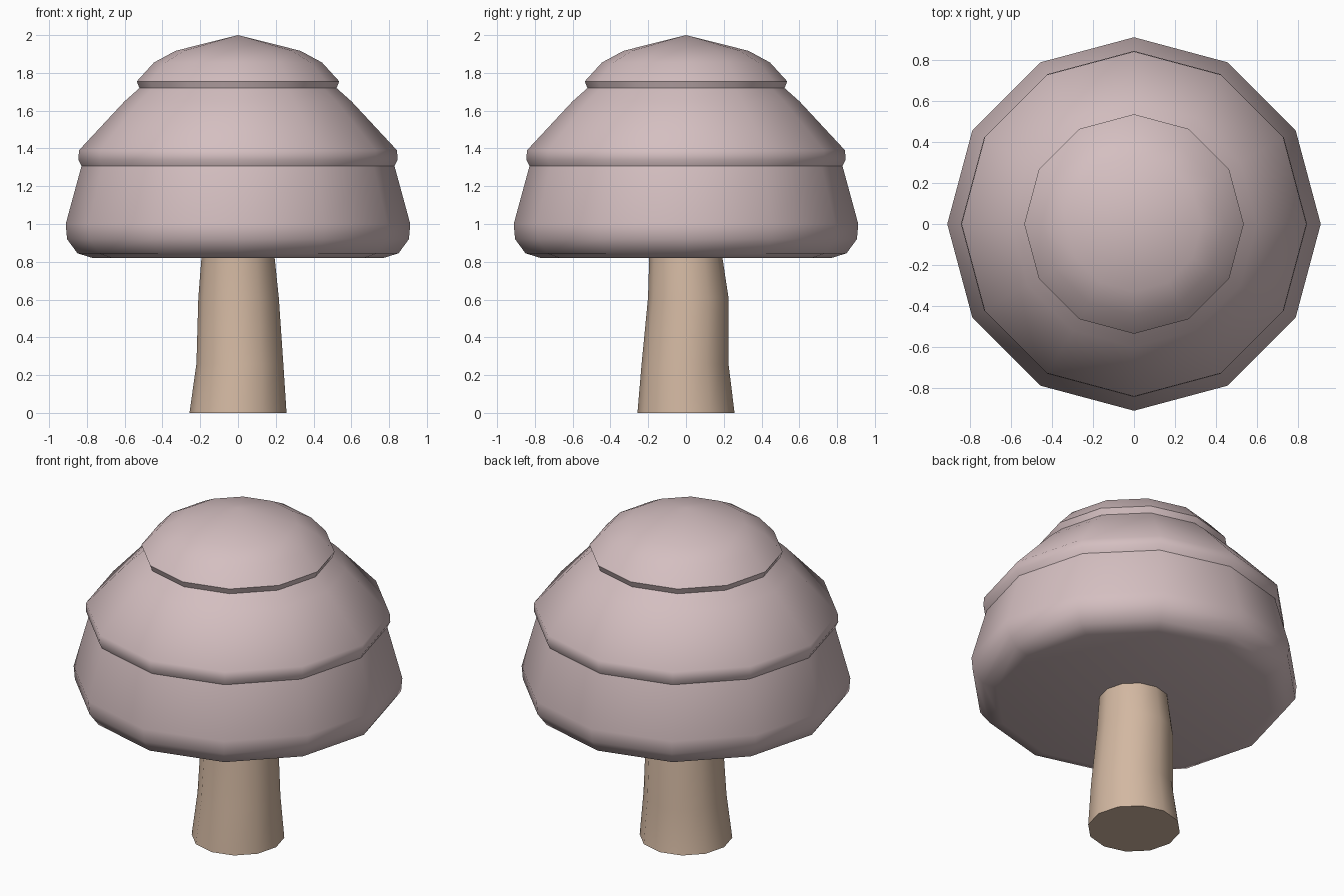
import bpy, bmesh, math

if "Cube" in bpy.data.objects:
    bpy.data.objects.remove(bpy.data.objects["Cube"])

SIDES = 12


def material(name, rgb):
    m = bpy.data.materials.new(name)
    m.diffuse_color = (*rgb, 1)
    m.use_nodes = True
    m.node_tree.nodes["Principled BSDF"].inputs["Base Color"].default_value = m.diffuse_color
    return m


def loft(name, rings, mat, apex=None):
    """Stack 12-sided rings (radius, z, x offset, y offset); close the ends."""
    bm = bmesh.new()
    loops = []
    for r, z, ox, oy in rings:
        loops.append([bm.verts.new((ox + r * math.cos(2 * math.pi * i / SIDES),
                                    oy + r * math.sin(2 * math.pi * i / SIDES), z))
                      for i in range(SIDES)])
    for a, b in zip(loops, loops[1:]):
        for i in range(SIDES):
            j = (i + 1) % SIDES
            bm.faces.new((a[i], a[j], b[j], b[i]))
    bm.faces.new(loops[0][::-1])
    if apex is None:
        bm.faces.new(loops[-1])
    else:
        tip = bm.verts.new((0, 0, apex))
        for i in range(SIDES):
            bm.faces.new((loops[-1][i], loops[-1][(i + 1) % SIDES], tip))
    bmesh.ops.recalc_face_normals(bm, faces=bm.faces)
    me = bpy.data.meshes.new(name)
    bm.to_mesh(me)
    bm.free()
    ob = bpy.data.objects.new(name, me)
    bpy.context.collection.objects.link(ob)
    me.materials.append(mat)
    bpy.ops.object.select_all(action='DESELECT')
    ob.select_set(True)
    bpy.context.view_layer.objects.active = ob
    bpy.ops.object.shade_smooth_by_angle(angle=math.radians(40))
    return ob


def tier(name, profile, mat, apex=None):
    return loft(name, [(r, z, 0, 0) for r, z in profile], mat, apex)


pink = material("foliage_pink", (0.66, 0.52, 0.53))
tan = material("trunk_tan", (0.65, 0.48, 0.36))

# Slightly crooked trunk
loft("trunk", [(0.257, 0, 0, 0), (0.23, 0.26, 0.01, -0.005),
               (0.213, 0.61, 0.003, 0.012), (0.192, 0.84, 0, -0.002)], tan)

# Three stacked foliage tiers
tier("lower_foliage", [(0.77, 0.82), (0.85, 0.845), (0.905, 0.92), (0.912, 1.0),
                       (0.825, 1.32)], pink)
tier("middle_foliage", [(0.825, 1.30), (0.845, 1.34), (0.842, 1.39),
                        (0.60, 1.65), (0.51, 1.73)], pink)
tier("top_foliage", [(0.518, 1.71), (0.536, 1.755), (0.445, 1.855),
                     (0.33, 1.917)], pink, apex=2.0)
